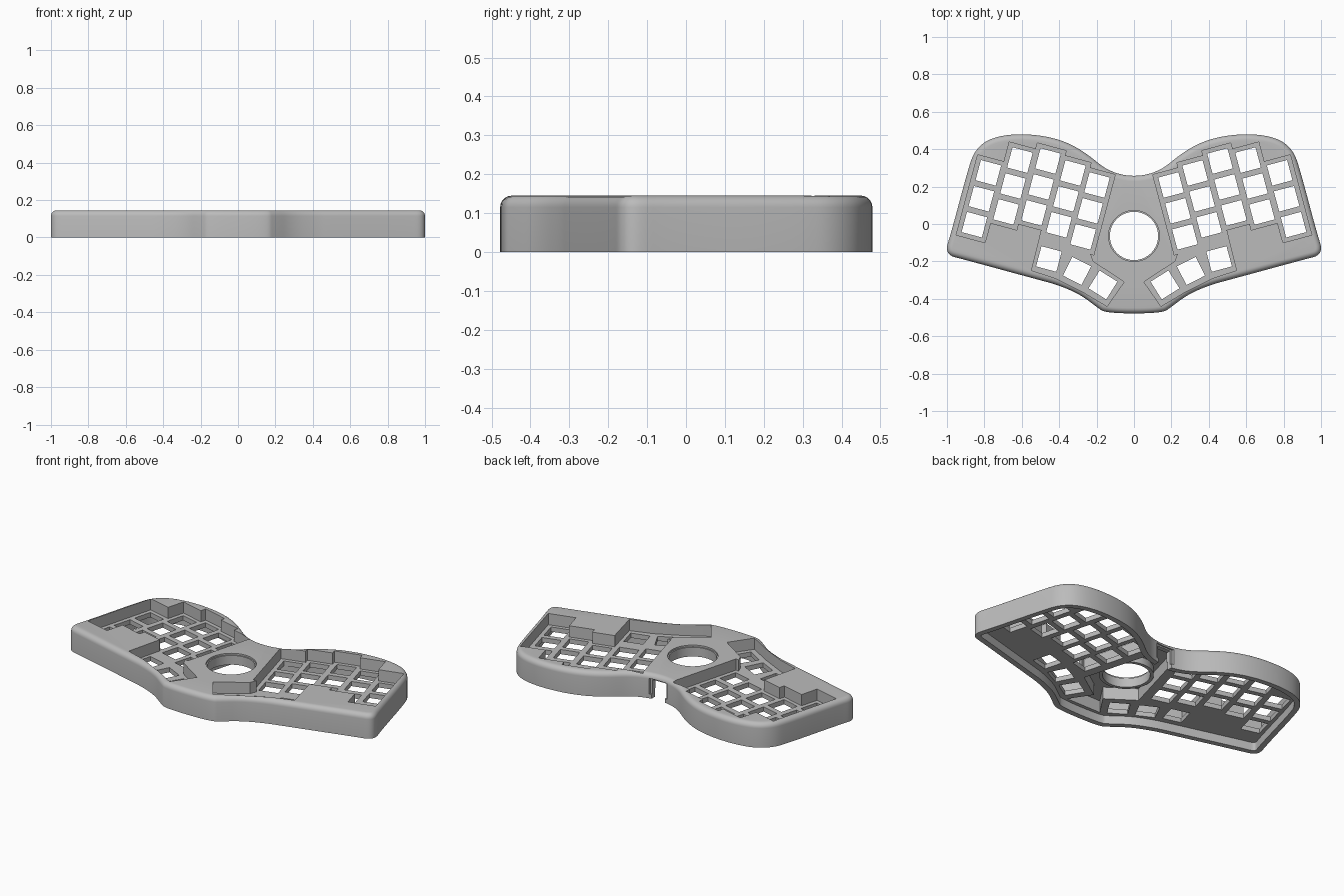
import bpy, bmesh, math
from mathutils import Vector, Matrix

if "Cube" in bpy.data.objects:
    bpy.data.objects.remove(bpy.data.objects["Cube"])

TOP, PLATE_TOP, PLATE_BOTTOM, FILLET, RIM = 0.145, 0.078, 0.05, 0.03, 0.032
TILT = math.radians(15)

grey = bpy.data.materials.new("case_grey")
grey.use_nodes = True
grey.diffuse_color = (0.5, 0.5, 0.5, 1)
grey.node_tree.nodes["Principled BSDF"].inputs["Base Color"].default_value = (0.5, 0.5, 0.5, 1)


def loft(name, rings):
    """Closed solid through a stack of (points, z) rings, facing outwards."""
    bm = bmesh.new()
    rows = [[bm.verts.new((p[0], p[1], z)) for p in pts] for pts, z in rings]
    for a, b in zip(rows, rows[1:]):
        for i in range(len(a)):
            j = (i + 1) % len(a)
            bm.faces.new((a[i], a[j], b[j], b[i]))
    bm.faces.new(rows[0][::-1])
    bm.faces.new(rows[-1])
    bm.normal_update()
    if bm.calc_volume(signed=True) < 0:
        bmesh.ops.reverse_faces(bm, faces=bm.faces[:])
    mesh = bpy.data.meshes.new(name)
    bm.to_mesh(mesh)
    bm.free()
    obj = bpy.data.objects.new(name, mesh)
    bpy.context.collection.objects.link(obj)
    mesh.materials.append(grey)
    return obj


def prisms(name, outlines, z0, z1):
    """Several separate prisms in one object."""
    parts = [loft(name, [(o, z0), (o, z1)]) for o in outlines]
    bm = bmesh.new()
    for p in parts:
        bm.from_mesh(p.data)
    bm.to_mesh(parts[0].data)
    bm.free()
    for p in parts[1:]:
        bpy.data.objects.remove(p)
    return parts[0]


def combine(target, tool, operation="DIFFERENCE"):
    mod = target.modifiers.new("cut", "BOOLEAN")
    mod.operation, mod.solver, mod.object = operation, "EXACT", tool
    bpy.context.view_layer.objects.active = target
    bpy.ops.object.modifier_apply(modifier=mod.name)
    bpy.data.objects.remove(tool)


def mirrored(points):
    return [(-x, y) for x, y in reversed(points)]


def rect(center, angle, hx, hy):
    rot = Matrix.Rotation(angle, 2)
    corners = ((-hx, -hy), (hx, -hy), (hx, hy), (-hx, hy))
    return [tuple(Vector(center) + rot @ Vector(c)) for c in corners]


def circle(center, r, n=64):
    return [(center[0] + r * math.cos(2 * math.pi * i / n),
             center[1] + r * math.sin(2 * math.pi * i / n)) for i in range(n)]


def spline(ctrl, steps=8):
    """Closed quadratic B-spline."""
    out = []
    for i, b in enumerate(ctrl):
        a, c = (ctrl[i - 1] + b) / 2, (b + ctrl[(i + 1) % len(ctrl)]) / 2
        for k in range(steps):
            t = k / steps
            out.append(a * (1 - t) ** 2 + b * (2 * t * (1 - t)) + c * t * t)
    return out


def inset(points, d):
    out = []
    for i, p in enumerate(points):
        t = (points[(i + 1) % len(points)] - points[i - 1]).normalized()
        out.append(p + Vector((t.y, -t.x)) * d)
    return out


# Case body: winged outline with a rounded top edge
half = [(.11, .258), (.28, .40), (.43, .465), (.62, .485), (.77, .46), (.85, .395),
        (.885, .30), (.975, -.04), (1.014, -.163), (.90, -.192),
        (.50, -.301), (.41, -.325), (.29, -.375), (.20, -.443), (.15, -.478)]
outline = spline([Vector(p) for p in half + mirrored(half)])
widest = max(p.x for p in outline)
outline = [Vector((p.x / widest, p.y)) for p in outline]
rings = [(outline, 0)]
for k in range(7):
    a = k / 6 * math.pi / 2
    rings.append((inset(outline, FILLET * (1 - math.cos(a))),
                  TOP - FILLET + FILLET * math.sin(a)))
case = loft("keyboard_case", rings)

# Open underside inside the rim
inner = inset(outline, RIM)
combine(case, loft("underside_cutter", [(inner, -.05), (inner, PLATE_BOTTOM)]))

# Hollow centre hub, with a ring hanging down around the ball opening
hub = [(.078, .222), (.192, -.19), (.032, -.30), (.115, -.425)]
combine(case, prisms("hub_cutter", [hub + mirrored(hub)], -.05, .122))
ball = (0, -.064)
combine(case, prisms("ball_ring", [circle(ball, .148)], .08, .13), "UNION")
combine(case, prisms("ball_cutter", [circle(ball, .129)], -.1, .3))
combine(case, prisms("ball_lip_cutter", [circle(ball, .136)], TOP - .01, .3))

# Key wells: one slot per column plus the thumb cluster
columns = [(.816, .135), (.647, .203), (.497, .198), (.364, .134), (.235, .07)]
thumb_well = [(.22, -.2), (.053, -.31), (.144, -.44), (.27, -.365), (.42, -.29),
              (.548, -.248), (.495, -.035), (.3, .02)]
wells = [rect(c, TILT, .08, .222) for c in columns] + [thumb_well]
for well in wells:
    combine(case, prisms("well_cutter", [well, mirrored(well)], PLATE_TOP, .3))

# Switch holes through the plate
pitch = Vector((-math.sin(TILT), math.cos(TILT))) * .1435
keys = [(Vector(c) + pitch * row, TILT) for c in columns for row in (-1, 0, 1)]
keys += [((.455, -.187), TILT), ((.305, -.251), math.radians(27)),
         ((.166, -.326), math.radians(32))]
holes = [rect(c, a, .056, .056) for c, a in keys]
combine(case, prisms("switch_cutter", holes + [mirrored(h) for h in holes], -.1, .3))

# Cable opening in the back wall, with a shallow recess around it
combine(case, prisms("cable_cutter", [rect((0, .25), 0, .045, .05)], -.05, .11))
combine(case, prisms("cable_recess_cutter", [rect((0, .3), 0, .06, .05)], .025, .118))

# Smooth curved walls, crisp edges
bpy.ops.object.select_all(action="DESELECT")
case.select_set(True)
bpy.context.view_layer.objects.active = case
bpy.ops.object.shade_smooth_by_angle(angle=math.radians(30))
